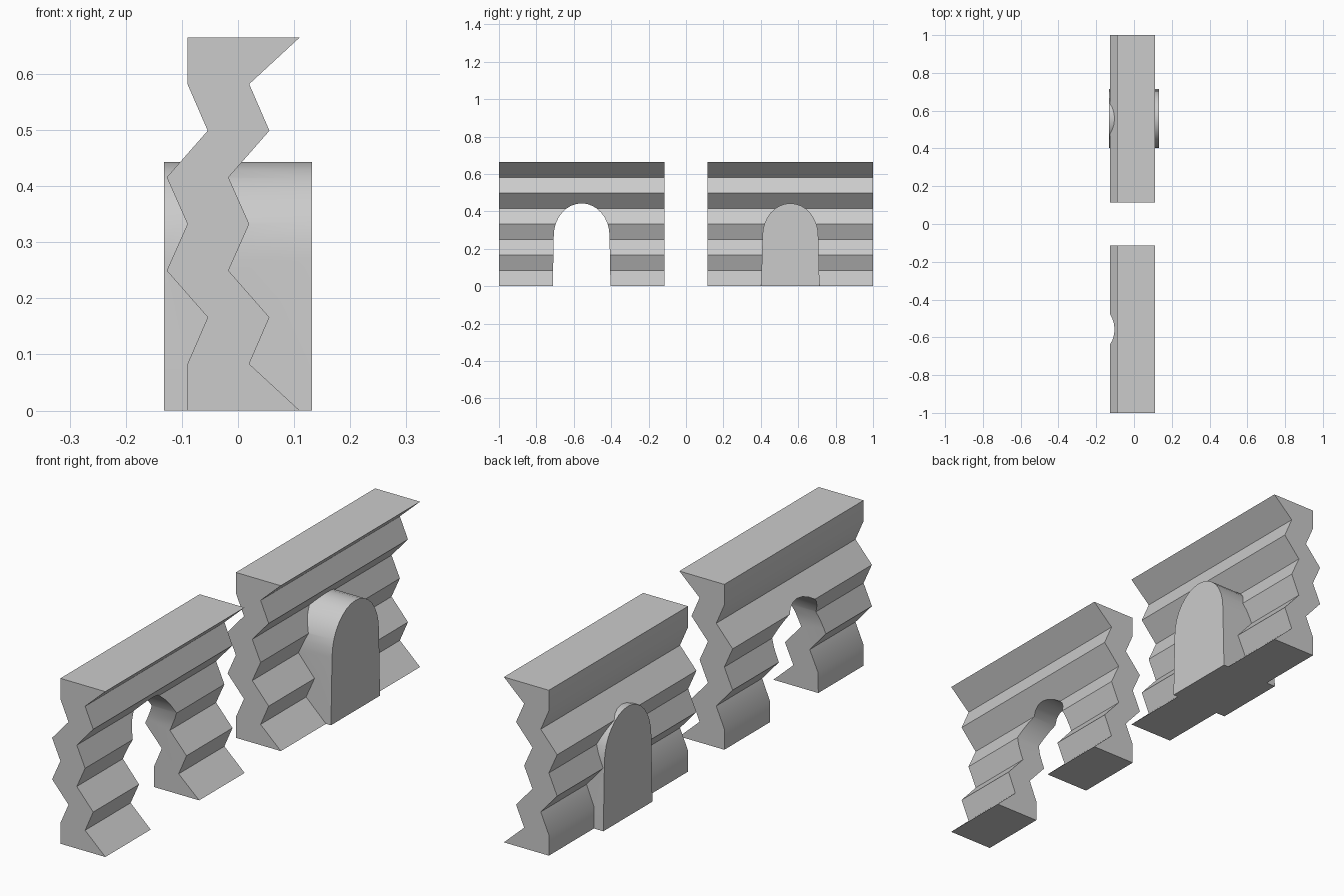
import bpy, bmesh, math

if "Cube" in bpy.data.objects:
    bpy.data.objects.remove(bpy.data.objects["Cube"])

H = 0.665
STEP = H / 8
BACK_X = [-0.09, -0.09, -0.054, -0.127, -0.09, -0.127, -0.054, -0.09, -0.09]
FRONT_X = [0.11, 0.02, 0.056, -0.017, 0.02, -0.017, 0.056, 0.02, 0.11]


def prism(name, loop, offset):
    """Extrude a closed 3D outline along an offset into a solid."""
    bm = bmesh.new()
    face = bm.faces.new([bm.verts.new(p) for p in loop])
    ext = bmesh.ops.extrude_face_region(bm, geom=[face], use_keep_orig=True)
    verts = [g for g in ext["geom"] if isinstance(g, bmesh.types.BMVert)]
    bmesh.ops.translate(bm, verts=verts, vec=offset)
    bmesh.ops.recalc_face_normals(bm, faces=bm.faces[:])
    mesh = bpy.data.meshes.new(name)
    bm.to_mesh(mesh)
    bm.free()
    obj = bpy.data.objects.new(name, mesh)
    bpy.context.collection.objects.link(obj)
    return obj


def wall(name, y0):
    # Zigzag moulding profile swept along y
    loop = [(x, y0, i * STEP) for i, x in enumerate(FRONT_X)]
    loop += [(x, y0, i * STEP) for i, x in reversed(list(enumerate(BACK_X)))]
    return prism(name, loop, (0, 0.885, 0))


def arch(name, yc, bottom):
    # Doorway shape: slightly tapered sides and an elliptical crown
    loop = [(-0.132, yc + 0.156, bottom)]
    n = 16
    for i in range(n + 1):
        a = math.pi * i / n
        loop.append((-0.132, yc + 0.149 * math.cos(a), 0.27 + 0.173 * math.sin(a)))
    loop.append((-0.132, yc - 0.156, bottom))
    return prism(name, loop, (0.264, 0, 0))


def combine(target, tool, operation):
    mod = target.modifiers.new("arch", 'BOOLEAN')
    mod.operation = operation
    mod.solver = 'EXACT'
    mod.object = tool
    bpy.ops.object.select_all(action='DESELECT')
    bpy.context.view_layer.objects.active = target
    target.select_set(True)
    bpy.ops.object.modifier_apply(modifier=mod.name)
    bpy.data.objects.remove(tool)
    bpy.ops.object.shade_smooth_by_angle(angle=math.radians(30))


# Wall with an arched opening
combine(wall("wall_with_opening", -1.0), arch("opening_cutter", -0.558, -0.1), 'DIFFERENCE')

# Wall with an arched block joined through it
combine(wall("wall_with_arch_block", 0.115), arch("arch_block", 0.558, 0.0), 'UNION')
